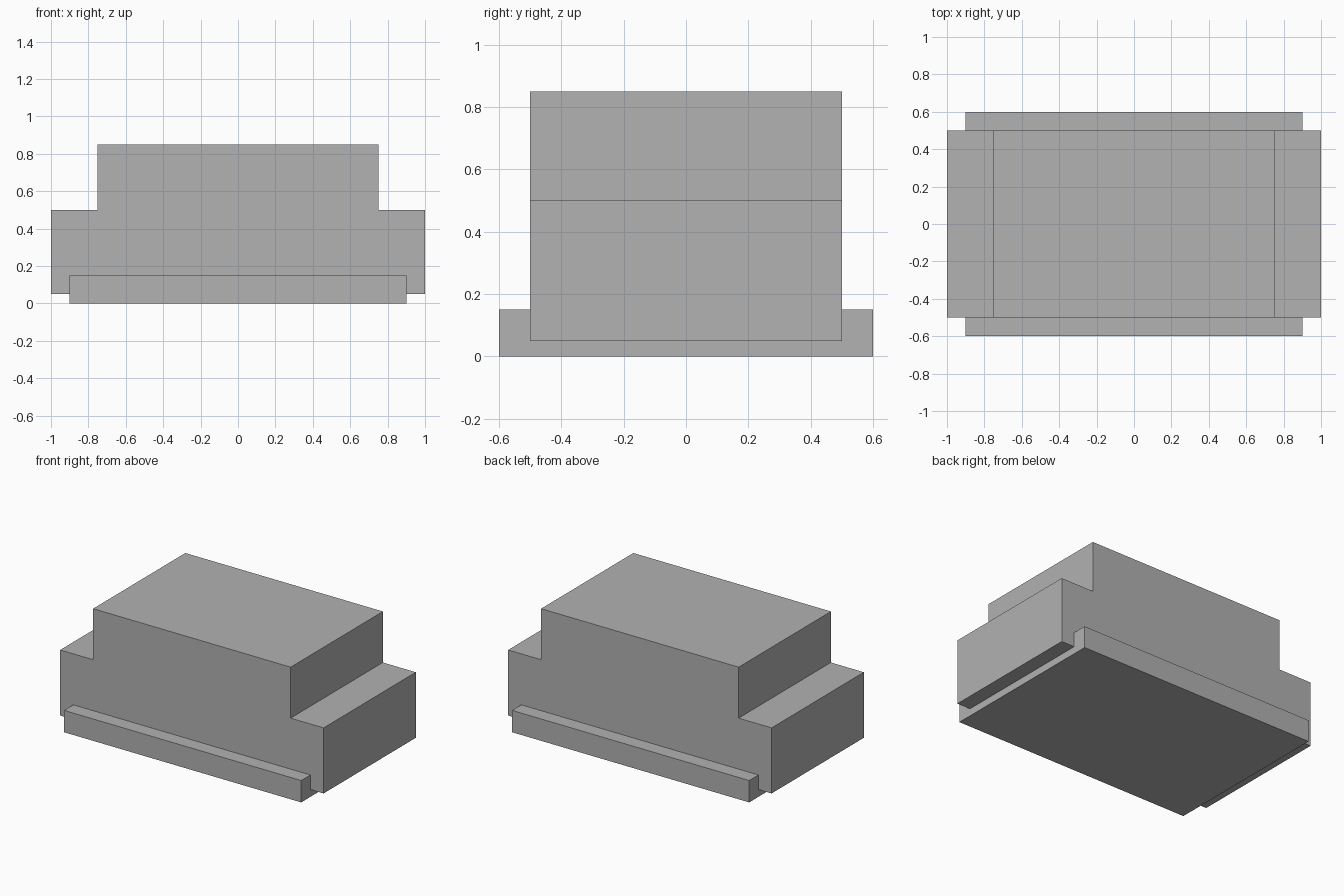
import bpy
import bmesh

cube = bpy.data.objects.get("Cube")
if cube:
    bpy.data.objects.remove(cube, do_unlink=True)

# Single flat grey
grey = bpy.data.materials.new("plain_grey")
grey.use_nodes = True
colour = (0.445, 0.445, 0.445, 1)
grey.diffuse_color = colour
grey.node_tree.nodes["Principled BSDF"].inputs["Base Color"].default_value = colour


def extruded(name, half_profile, half_depth):
    """Mirror an x-z half profile about x = 0 and extrude it along y."""
    outline = half_profile + [(-x, z) for x, z in reversed(half_profile)]
    bm = bmesh.new()
    face = bm.faces.new([bm.verts.new((x, -half_depth, z)) for x, z in outline])
    result = bmesh.ops.extrude_face_region(bm, geom=[face])
    verts = [v for v in result["geom"] if isinstance(v, bmesh.types.BMVert)]
    bmesh.ops.translate(bm, vec=(0, 2 * half_depth, 0), verts=verts)
    bmesh.ops.recalc_face_normals(bm, faces=bm.faces)
    mesh = bpy.data.meshes.new(name)
    bm.to_mesh(mesh)
    bm.free()
    mesh.materials.append(grey)
    obj = bpy.data.objects.new(name, mesh)
    bpy.context.collection.objects.link(obj)
    return obj


# Stepped body with a lower shoulder at each end
extruded("stepped_body", [(1, 0.05), (1, 0.5), (0.75, 0.5), (0.75, 0.85)], 0.5)

# Base slab projecting at the front and back
extruded("base_slab", [(0.9, 0), (0.9, 0.15)], 0.6)
